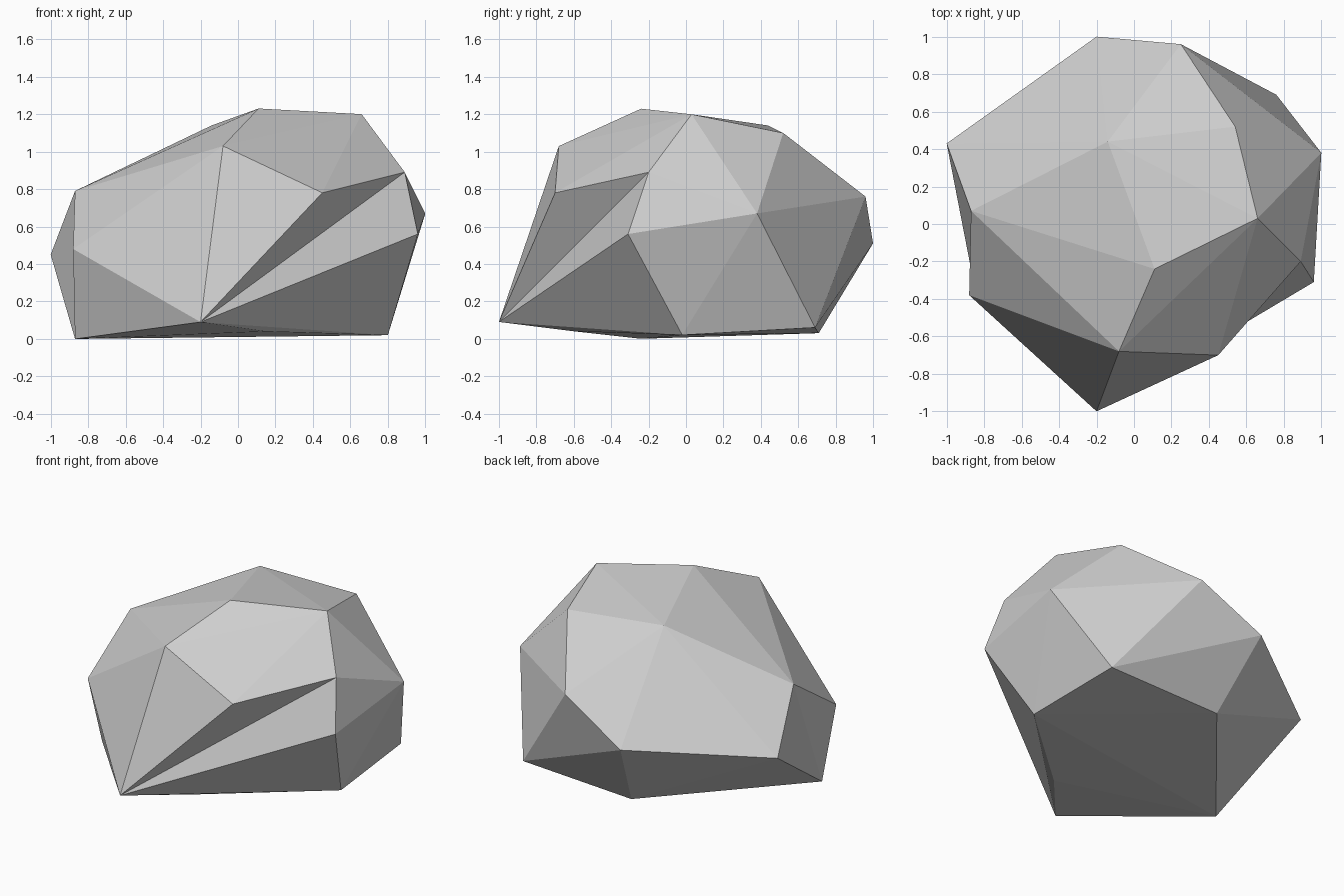
import bpy
import bmesh

default_cube = bpy.data.objects.get("Cube")
if default_cube:
    bpy.data.objects.remove(default_cube, do_unlink=True)

# Stone material
stone = bpy.data.materials.new("stone_grey")
stone.use_nodes = True
colour = (0.62, 0.62, 0.62, 1)
stone.diffuse_color = colour
shader = next(n for n in stone.node_tree.nodes if n.type == 'BSDF_PRINCIPLED')
shader.inputs["Base Color"].default_value = colour
shader.inputs["Roughness"].default_value = 0.9

# Corner points of the boulder, grouped by height
corners = {
    "crown_front": (0.11, -0.24, 1.23),
    "crown_left": (0.66, 0.03, 1.20),
    "crown_back": (-0.14, 0.44, 1.14),
    "crown_back_left": (0.54, 0.52, 1.10),
    "brow_front": (-0.08, -0.68, 1.03),
    "brow_left": (0.89, -0.20, 0.89),
    "brow_front_left": (0.45, -0.70, 0.78),
    "brow_right": (-0.87, 0.07, 0.79),
    "brow_back": (0.25, 0.96, 0.76),
    "side_left": (1.00, 0.38, 0.67),
    "side_front_left": (0.96, -0.31, 0.56),
    "side_back": (-0.20, 1.00, 0.51),
    "side_front_right": (-0.88, -0.38, 0.48),
    "side_right": (-1.00, 0.43, 0.45),
    "foot_front": (-0.20, -1.00, 0.09),
    "foot_front_left": (0.15, -0.60, 0.04),
    "foot_left": (0.80, -0.02, 0.02),
    "foot_back_left": (0.76, 0.69, 0.06),
    "foot_back": (-0.08, 0.71, 0.03),
    "foot_right": (-0.87, -0.24, 0.00),
}

# Wrap the corners in a faceted skin
bm = bmesh.new()
verts = {name: bm.verts.new(co) for name, co in corners.items()}
bmesh.ops.convex_hull(bm, input=list(bm.verts))


def fold_inward(first, second):
    """Turn the ridge between two corners into a shallow valley."""
    a, b = verts[first], verts[second]
    edge = bm.edges.get((a, b))
    if edge and len(edge.link_faces) == 2:
        bmesh.utils.edge_rotate(edge, True)


fold_inward("brow_front_left", "side_front_left")
fold_inward("side_front_right", "side_right")
bmesh.ops.recalc_face_normals(bm, faces=list(bm.faces))

# Flat-shaded boulder object
mesh = bpy.data.meshes.new("boulder")
bm.to_mesh(mesh)
bm.free()
mesh.materials.append(stone)
boulder = bpy.data.objects.new("boulder", mesh)
bpy.context.collection.objects.link(boulder)
